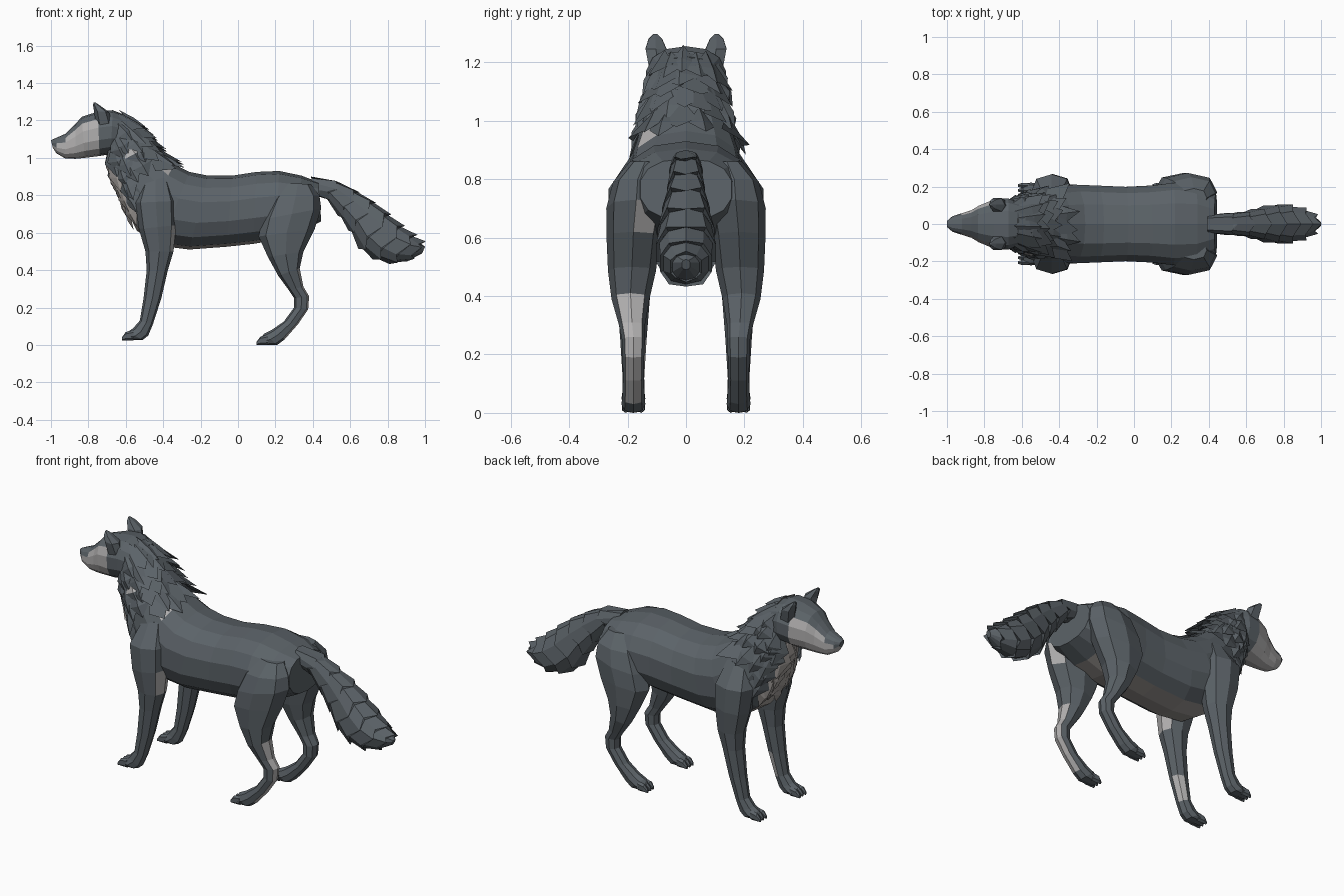
import bpy, bmesh, math, random
from mathutils import Vector

random.seed(4)


def material(name, rgb):
    m = bpy.data.materials.new(name)
    m.diffuse_color = (*rgb, 1)
    return m


MATS = [material("slate_fur", (0.105, 0.123, 0.138)),
        material("pale_grey_fur", (0.45, 0.44, 0.44)),
        material("warm_grey_fur", (0.34, 0.315, 0.30))]


# A ring is (x, z) of its top/front point, (x, z) of its bottom/back point, y centre, half width
def ring_point(r, a, p=0.85):
    xa, za, xb, zb, yc, w = r
    c, s = math.cos(a), math.sin(a)
    c = math.copysign(abs(c) ** p, c)
    s = math.copysign(abs(s) ** p, s)
    return Vector(((xa + xb) / 2 + (xa - xb) / 2 * c, yc + w * s, (za + zb) / 2 + (za - zb) / 2 * c))


def ring_points(r, n):
    return [ring_point(r, 2 * math.pi * k / n) for k in range(n)]


def mix(rings, t):
    i = min(int(t), len(rings) - 2)
    f = t - i
    return [a + (b - a) * f for a, b in zip(rings[i], rings[i + 1])]


def finish(name, bm, rule=None):
    bmesh.ops.recalc_face_normals(bm, faces=bm.faces)
    if rule:
        for f in bm.faces:
            f.material_index = rule(f.calc_center_median(), f.normal)
    me = bpy.data.meshes.new(name)
    bm.to_mesh(me)
    bm.free()
    for m in MATS:
        me.materials.append(m)
    ob = bpy.data.objects.new(name, me)
    bpy.context.collection.objects.link(ob)
    return ob


def skin(name, loops, rule=None):
    bm = bmesh.new()
    vs = [[bm.verts.new(p) for p in loop] for loop in loops]
    n = len(vs[0])
    for a, b in zip(vs, vs[1:]):
        for k in range(n):
            bm.faces.new((a[k], a[(k + 1) % n], b[(k + 1) % n], b[k]))
    bm.faces.new(vs[0])
    bm.faces.new(vs[-1])
    return finish(name, bm, rule)


def loft(name, rings, n, rule=None):
    return skin(name, [ring_points(r, n) for r in rings], rule)


# Neck and torso, warm grey belly stripe and throat
BODY = [(-0.62, 1.24, -0.69, 1.02, 0, 0.12), (-0.53, 1.16, -0.66, 0.88, 0, 0.14),
        (-0.44, 1.04, -0.61, 0.75, 0, 0.17), (-0.34, 0.965, -0.54, 0.61, 0, 0.205),
        (-0.26, 0.925, -0.42, 0.53, 0, 0.215), (-0.16, 0.905, -0.26, 0.51, 0, 0.21),
        (-0.03, 0.905, -0.06, 0.525, 0, 0.203), (0.10, 0.925, 0.08, 0.54, 0, 0.21),
        (0.22, 0.93, 0.20, 0.56, 0, 0.225), (0.34, 0.905, 0.32, 0.60, 0, 0.215),
        (0.43, 0.87, 0.445, 0.66, 0, 0.16)]


def body_rule(c, n):
    if n.z < -0.8 and c.x < 0.3 and abs(c.y) < 0.12 or n.x < -0.75 and abs(c.y) < 0.12:
        return 2
    if -0.44 < c.x < -0.34 and -0.14 < c.y < -0.06 and c.z > 0.9:
        return 1
    return 0


loft("torso", BODY, 14, body_rule)

# Head with pale cheeks and lips, slate bridge and crown
HEAD = [(-1.0, 1.095, -0.99, 1.055, 0, 0.02), (-0.97, 1.108, -0.972, 1.025, 0, 0.042),
        (-0.92, 1.13, -0.925, 0.998, 0, 0.058), (-0.87, 1.18, -0.87, 0.995, 0, 0.075),
        (-0.835, 1.22, -0.82, 1.0, 0, 0.10), (-0.75, 1.247, -0.74, 1.01, 0, 0.135),
        (-0.67, 1.255, -0.68, 1.02, 0, 0.14), (-0.58, 1.22, -0.62, 1.03, 0, 0.11)]
loft("head", HEAD, 14,
     lambda c, n: 1 if c.x < -0.74 and n.z < 0.6 and c.z < min(1.19, 1.05 + (c.x + 1) * 0.7) else 0)

# Shaggy mane: overlapping pointed tufts swept down the neck, shorter on the sides
bm = bmesh.new()
for row in range(8):
    count = 11
    for k in range(count):
        a = 2 * math.pi * (k + 0.5 * (row % 2)) / count + random.uniform(-0.1, 0.1)
        t = max(row * 0.29 + random.uniform(-0.1, 0.1), 0)
        top = math.cos(a) > 0.55
        if t > 1.55 and abs(math.cos(a)) < 0.55:
            continue
        r = mix(BODY, t)
        p = ring_point(r, a)
        along = (ring_point(mix(BODY, t + 0.5), a) - p).normalized()
        mid = Vector(((r[0] + r[2]) / 2, 0, (r[1] + r[3]) / 2))
        out = (p - mid).normalized()
        side = along.cross(out).normalized()
        L = random.uniform(0.11, 0.15) + (0.03 if top else 0)
        w = random.uniform(0.045, 0.065)
        lift = random.uniform(0.03, 0.06) if top else random.uniform(0.005, 0.03)
        s = bm.verts.new(p - along * 0.03)
        l = bm.verts.new(p + along * 0.45 * L + side * w)
        q = bm.verts.new(p + along * 0.45 * L - side * w)
        m = bm.verts.new(p + along * 0.5 * L + out * 0.026)
        e = bm.verts.new(p + along * L + out * lift)
        faces = [bm.faces.new(f) for f in ((s, l, m), (s, m, q), (l, e, m), (m, e, q), (s, q, e, l))]
        # warm throat, two pale locks on the right side
        tone = 2 if math.cos(a) < -0.7 else 0
        if p.y < -0.05 and ((row == 3 and abs(math.cos(a)) < 0.25) or (row == 0 and 0.6 < math.cos(a) < 0.95)):
            tone = 1
        for f in faces[:2] if tone == 1 else faces[:4]:
            f.material_index = tone
finish("mane", bm)

# Bushy tail: stepped rings with zigzag edges
TAIL = [(0.39, 0.90, 0.41, 0.80, 0, 0.05), (0.54, 0.875, 0.47, 0.78, 0, 0.06),
        (0.635, 0.83, 0.545, 0.68, 0, 0.068), (0.725, 0.775, 0.60, 0.60, 0, 0.085),
        (0.805, 0.71, 0.655, 0.505, 0, 0.102), (0.875, 0.645, 0.735, 0.45, 0, 0.108),
        (0.94, 0.592, 0.825, 0.43, 0, 0.092), (0.985, 0.55, 0.92, 0.45, 0, 0.055),
        (1.0, 0.525, 0.985, 0.49, 0, 0.015)]
loops = [ring_points(TAIL[0], 10)]
for i in range(1, len(TAIL) - 1):
    pts = ring_points(TAIL[i], 10)
    centre = sum(pts, Vector()) / 10
    axis = (sum(ring_points(TAIL[i + 1], 10), Vector()) / 10 - centre).normalized()
    loops.append([p + axis * (0.02 if k % 2 == 0 else -0.015) for k, p in enumerate(pts)])
    loops.append([centre + (p - centre) * 0.88 - axis * 0.005 for p in pts])
loops.append(ring_points(TAIL[-1], 10))
skin("tail", loops)

# Legs, ears and toes on both sides
FRONT_LEG = [(-0.51, 0.87, -0.37, 0.90, 0.13, 0.055), (-0.55, 0.76, -0.33, 0.77, 0.17, 0.096),
             (-0.53, 0.62, -0.33, 0.64, 0.178, 0.088), (-0.495, 0.50, -0.345, 0.50, 0.18, 0.07),
             (-0.488, 0.40, -0.375, 0.40, 0.18, 0.057), (-0.505, 0.25, -0.41, 0.25, 0.18, 0.045),
             (-0.525, 0.13, -0.455, 0.11, 0.18, 0.037), (-0.56, 0.09, -0.48, 0.05, 0.18, 0.038),
             (-0.59, 0.07, -0.51, 0.026, 0.18, 0.041), (-0.605, 0.05, -0.60, 0.026, 0.18, 0.036)]
HIND_LEG = [(0.25, 0.865, 0.39, 0.86, 0.14, 0.05), (0.18, 0.78, 0.435, 0.80, 0.165, 0.085),
            (0.13, 0.67, 0.445, 0.73, 0.17, 0.103), (0.11, 0.58, 0.41, 0.62, 0.18, 0.092),
            (0.16, 0.47, 0.35, 0.50, 0.185, 0.082), (0.215, 0.37, 0.33, 0.41, 0.19, 0.065),
            (0.27, 0.295, 0.35, 0.31, 0.185, 0.045), (0.30, 0.25, 0.38, 0.26, 0.18, 0.04),
            (0.30, 0.20, 0.375, 0.19, 0.18, 0.037), (0.245, 0.125, 0.32, 0.11, 0.18, 0.036),
            (0.18, 0.08, 0.25, 0.03, 0.18, 0.038), (0.14, 0.06, 0.21, 0.0, 0.18, 0.041),
            (0.12, 0.035, 0.12, 0.0, 0.18, 0.036)]
EAR = [(-0.755, 1.15, -0.66, 1.15, 0.09, 0.035), (-0.77, 1.25, -0.69, 1.245, 0.103, 0.04),
       (-0.775, 1.282, -0.735, 1.278, 0.105, 0.026), (-0.772, 1.297, -0.762, 1.296, 0.105, 0.008)]


def hind_rule(c, n):
    if c.y < 0 and n.x > 0.4 and 0.04 < c.z < 0.42:
        return 1
    if -0.17 < c.y < -0.08 and n.x > 0.6 and 0.64 < c.z < 0.74:
        return 1
    return 0


def front_rule(c, n):
    if c.y < 0 and n.x > 0.3 and 0.55 < c.z < 0.68:
        return 1
    if c.y < 0 and n.y > 0.2 and n.x > 0.3 and 0.1 < c.z < 0.2:
        return 1
    return 0


for s, tag in ((-1, "right"), (1, "left")):
    def flip(rings):
        return [(*r[:4], r[4] * s, r[5]) for r in rings]
    loft("front_leg_" + tag, flip(FRONT_LEG), 8, front_rule)
    loft("hind_leg_" + tag, flip(HIND_LEG), 8, hind_rule)
    loft("ear_" + tag, flip(EAR), 6)
    for part, x, z in (("front", -0.62, 0.024), ("hind", 0.10, 0.0)):
        for j in (-1, 0, 1):
            toe = [(x + d, z + h, x + d, z, 0.18 + 0.026 * j, w)
                   for d, h, w in ((0.06, 0.055, 0.013), (0.02, 0.045, 0.015), (0, 0.018, 0.008))]
            loft(f"{part}_toe_{tag}_{j + 2}", flip(toe), 6)
